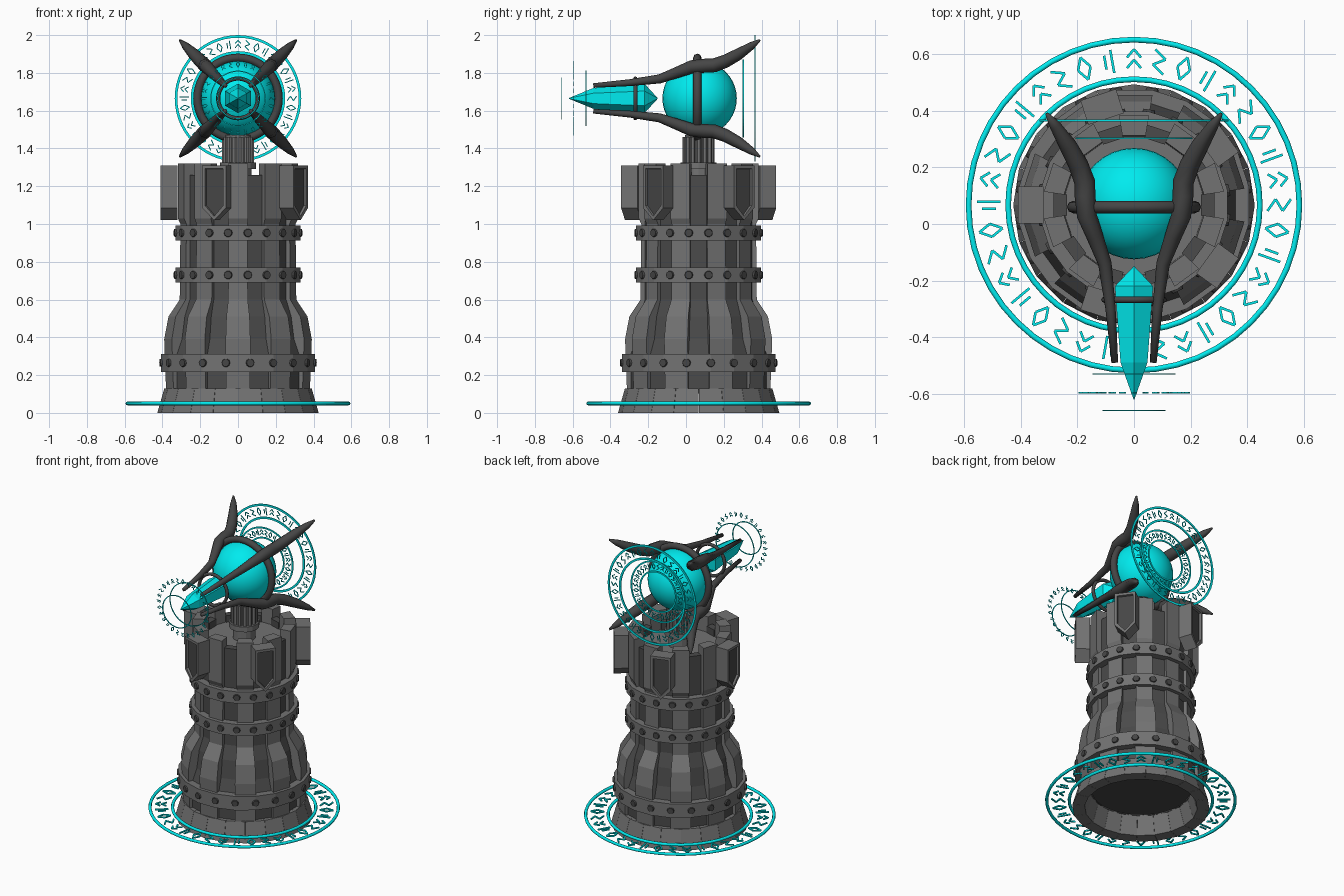
import bpy, bmesh, math
from mathutils import Vector, Matrix

if "Cube" in bpy.data.objects:
    bpy.data.objects.remove(bpy.data.objects["Cube"])

CY = 0.067      # tower axis in y
HZ = 1.665      # height of the weapon axis
N = 20          # staves around the tower
STEP = 2 * math.pi / N


def material(name, c):
    m = bpy.data.materials.new(name)
    m.diffuse_color = (*c, 1)
    m.use_nodes = True
    m.node_tree.nodes["Principled BSDF"].inputs["Base Color"].default_value = m.diffuse_color
    return m


GLOW = material("glow", (0.0, 0.83, 0.86))
DARK = material("dark_metal", (0.06, 0.06, 0.06))
SLATE = material("dark_slate", (0.07, 0.07, 0.07))
STONE = material("stone", (0.17, 0.17, 0.17))


def finish(name, bm, mat, loc=(0, CY, 0), rot=(0, 0, 0), smooth=False):
    bmesh.ops.recalc_face_normals(bm, faces=bm.faces)
    me = bpy.data.meshes.new(name)
    bm.to_mesh(me)
    bm.free()
    ob = bpy.data.objects.new(name, me)
    bpy.context.collection.objects.link(ob)
    ob.location, ob.rotation_euler = loc, rot
    me.materials.append(mat)
    if smooth:
        for p in me.polygons:
            p.use_smooth = True
    return ob


def loft(bm, loops, closed=False):
    """Skin equal-length loops of points, capped unless closed on itself."""
    vs = [[bm.verts.new(p) for p in l] for l in loops]
    n = len(vs[0])
    for i in range(len(vs) if closed else len(vs) - 1):
        a, b = vs[i], vs[(i + 1) % len(vs)]
        for k in range(n):
            bm.faces.new((a[k], a[(k + 1) % n], b[(k + 1) % n], b[k]))
    if not closed:
        bm.faces.new(vs[0])
        bm.faces.new(vs[-1])


def pol(r, a, z):
    return (r * math.cos(a), r * math.sin(a), z)


def stave(bm, prof, a, half):
    loft(bm, [[pol(ri, a - half, z), pol(ro, a - half, z), pol(ro, a + half, z), pol(ri, a + half, z)]
              for z, ro, ri in prof])


def hoop(bm, r0, r1, z0, z1, n, off=0.0):
    loft(bm, [[pol(r, off + 2 * math.pi * i / n, z) for r, z in ((r0, z0), (r1, z0), (r1, z1), (r0, z1))]
              for i in range(n)], True)


# Tower staves: raised ones carry merlons, recessed ones end lower
raised = [(0.12, .385, .31), (.39, .395, .31), (.51, .372, .27), (.60, .312, .24),
          (1.0, .308, .24), (1.03, .322, .24), (1.32, .322, .25)]
sunken = [(0.12, .365, .31), (.31, .365, .31), (.39, .335, .28), (.51, .318, .26), (.60, .288, .24), (1.26, .288, .24)]
bm_r, bm_s, bm_b = bmesh.new(), bmesh.new(), bmesh.new()
for i in range(N):
    a = i * STEP
    if i % 2:
        stave(bm_r, raised, a, STEP * .53)
    else:
        stave(bm_s, sunken, a, STEP * .5)
    stave(bm_b, [(0, .427, .35), (.13, .39, .31)], a + STEP / 2, STEP * .495)
finish("raised_staves", bm_r, STONE)
finish("sunken_staves", bm_s, SLATE)
finish("base_skirt", bm_b, STONE)

# Roof deck and dark underside
for name, r, z, mat in (("roof_deck", .26, 1.20, STONE), ("dark_underside", .32, .14, DARK)):
    bm = bmesh.new()
    bmesh.ops.create_cone(bm, cap_ends=True, segments=N, radius1=r, radius2=r, depth=.03,
                          matrix=Matrix.Translation((0, 0, z)))
    finish(name, bm, mat)

# Metal bands with rivets
for name, z, r, h in (("lower", .265, .412, .095), ("middle", .73, .335, .08), ("upper", .953, .335, .08)):
    bm = bmesh.new()
    hoop(bm, r - .06, r, z - h / 2, z + h / 2, N, STEP / 2)
    finish(name + "_band", bm, STONE)
    bm = bmesh.new()
    for i in range(N):
        a = (i + .5) * STEP
        m = (Matrix.Translation(pol(r, a, z)) @ Matrix.Rotation(a, 4, 'Z')
             @ Matrix.Rotation(math.pi / 2, 4, 'Y'))
        bmesh.ops.create_cone(bm, cap_ends=True, segments=10, radius1=.024, radius2=.02, depth=.014, matrix=m)
    finish(name + "_rivets", bm, DARK)

# Five framed shields hung over every second crenel
outline = [(-.066, 1.31), (.066, 1.31), (.066, 1.085), (0, 1.02), (-.066, 1.085)]
zc = 1.18


def shield_loop(x, s):
    return [(x, y * s, zc + (z - zc) * (.45 + .55 * s)) for y, z in outline]


for k in range(5):
    rot = (0, 0, math.radians(36 + 72 * k))
    bm = bmesh.new()
    loft(bm, [shield_loop(.32, 1), shield_loop(.41, 1), shield_loop(.41, .76), shield_loop(.395, .72)])
    finish(f"shield_{k + 1}", bm, STONE, rot=rot)
    bm = bmesh.new()
    bm.faces.new([bm.verts.new(p) for p in shield_loop(.3965, .725)])
    finish(f"shield_panel_{k + 1}", bm, DARK, rot=rot)

# Fluted pivot post
bm = bmesh.new()
for r, z0, z1, n in ((.072, 1.2, 1.47, 16), (.095, 1.29, 1.325, 16)):
    bmesh.ops.create_cone(bm, cap_ends=True, segments=n, radius1=r, radius2=r, depth=z1 - z0,
                          matrix=Matrix.Translation((0, 0, (z0 + z1) / 2)))
for i in range(14):
    bmesh.ops.create_cone(bm, cap_ends=True, segments=6, radius1=.014, radius2=.014, depth=.14,
                          matrix=Matrix.Translation(pol(.073, i * math.pi / 7, 1.39)))
finish("pivot_post", bm, STONE)

# Glowing orb
bm = bmesh.new()
bmesh.ops.create_uvsphere(bm, u_segments=32, v_segments=20, radius=.197)
finish("orb", bm, GLOW, (0, .072, HZ), smooth=True)

# Faceted crystal pointing forward
bm = bmesh.new()
loft(bm, [[(r * math.sin(i * math.pi / 3), y, r * math.cos(i * math.pi / 3)) for i in range(6)]
          for y, r in ((-.62, .002), (-.49, .055), (-.22, .078), (-.15, .002))])
finish("crystal", bm, GLOW, (0, 0, HZ))


# Round tubes: hoops and the ground circle
def tube_ring(name, loc, R, r, mat=DARK, rot=(math.pi / 2, 0, 0)):
    bm = bmesh.new()
    loft(bm, [[pol(R + r * math.cos(t * math.pi / 4), i * math.pi / 24, r * math.sin(t * math.pi / 4))
               for t in range(8)] for i in range(48)], True)
    finish(name, bm, mat, loc, rot, True)


tube_ring("orb_hoop", (0, .06, HZ), .215, .022)
tube_ring("crystal_hoop", (0, -.268, HZ), .105, .011)

# Four curved arms: (y, sideways offset, radius)
path = [(-.49, .068, .012), (-.30, .083, .018), (-.14, .103, .024), (-.04, .140, .030), (.03, .167, .035),
        (.10, .173, .037), (.15, .175, .037), (.21, .197, .035), (.28, .235, .031), (.35, .28, .02),
        (.39, .308, .006)]
for sx, sz, name in ((1, 1, "right_upper"), (-1, 1, "left_upper"), (1, -1, "right_lower"), (-1, -1, "left_lower")):
    pts = [Vector((sx * d, y, sz * d)) for y, d, r in path]
    side = Vector((sx, 0, -sz)).normalized()
    loops = []
    for i, p in enumerate(pts):
        t = (pts[min(i + 1, len(pts) - 1)] - pts[max(i - 1, 0)]).normalized()
        up = t.cross(side)
        loops.append([p + path[i][2] * (side * math.cos(k * math.pi / 4) + up * math.sin(k * math.pi / 4))
                      for k in range(8)])
    bm = bmesh.new()
    loft(bm, loops)
    finish(name + "_arm", bm, DARK, (0, 0, HZ), smooth=True)

# Abstract ornament: strokes as (u0, v0, u1, v1) in a unit cell
MARKS = [[(-.25, 0, .25, .35), (.25, .35, -.25, .65), (-.25, .65, .25, 1)],
         [(-.3, .15, 0, .5), (0, .5, .3, .15), (-.3, .6, 0, .95), (0, .95, .3, .6)],
         [(-.15, 0, -.15, 1), (.15, .2, .15, .8)],
         [(0, 0, .28, .5), (.28, .5, 0, 1), (0, 1, -.28, .5), (-.28, .5, 0, 0)]]


def mark_ring(name, r0, r1, n, w, t, loc, rot):
    bm, h = bmesh.new(), r1 - r0
    for i in range(n):
        a = 2 * math.pi * i / n
        er, et = Vector((math.cos(a), math.sin(a), 0)), Vector((-math.sin(a), math.cos(a), 0))
        for u0, v0, u1, v1 in MARKS[i % len(MARKS)]:
            p, q = er * (r0 + v0 * h) + et * u0 * h, er * (r0 + v1 * h) + et * u1 * h
            s = (q - p).normalized().cross(Vector((0, 0, 1))) * w / 2
            z = Vector((0, 0, t / 2))
            loft(bm, [[e - s - z, e + s - z, e + s + z, e - s + z] for e in (p, q)])
    finish(name, bm, GLOW, loc, rot)


def flat_ring(name, r0, r1, t, loc, rot=(0, 0, 0)):
    bm = bmesh.new()
    hoop(bm, r0, r1, -t / 2, t / 2, 56)
    finish(name, bm, GLOW, loc, rot)


UP = (math.pi / 2, 0, 0)
# Ground circle
g = (0, CY, .05)
tube_ring("ground_outer_ring", g, .585, .010, GLOW, (0, 0, 0))
tube_ring("ground_inner_ring", g, .445, .010, GLOW, (0, 0, 0))
mark_ring("ground_marks", .472, .555, 36, .009, .008, g, (0, 0, 0))
# Rear circles
for nm, y, ro, ri, w, n in (("rear_large", .366, .335, .25, .014, 36), ("rear_small", .303, .207, .14, .010, 32)):
    c = (0, y, HZ)
    flat_ring(nm + "_outer_ring", ro - w, ro, .006, c, UP)
    flat_ring(nm + "_inner_ring", ri - w, ri, .006, c, UP)
    gap = ro - w - ri
    mark_ring(nm + "_marks", ri + gap * .15, ri + gap * .85, n, .005, .004, c, UP)
# Muzzle circles
flat_ring("muzzle_ring_back", .141, .147, .004, (0, -.53, HZ), UP)
mark_ring("muzzle_marks", .165, .197, 28, .004, .004, (0, -.597, HZ), UP)
flat_ring("muzzle_ring_front", .105, .111, .004, (0, -.66, HZ), UP)
